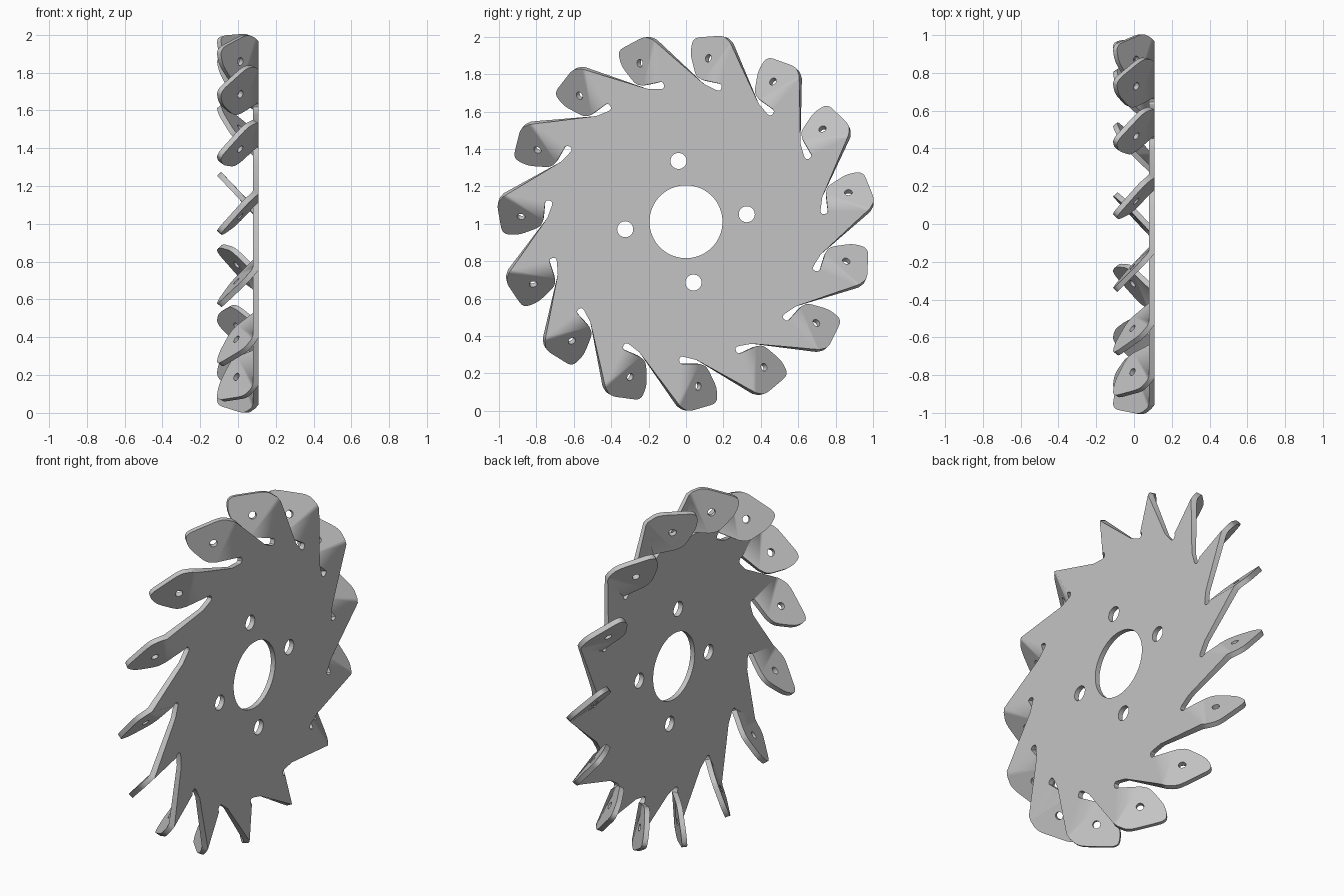
import bpy, bmesh, math
from mathutils import Vector

BLADES, BOLTS = 15, 4
FACE_X, CENTRE_Z, THICK = 0.108, 1.011, 0.029
SLOPE = 0.95                       # blade drop per unit distance from the crease

cube = bpy.data.objects.get("Cube")
if cube:
    bpy.data.objects.remove(cube, do_unlink=True)

# Profile of the lowest blade, in (y, z) about the disc centre
crease_out = Vector((-0.045, -0.968))
crease_in = Vector((-0.024, -0.76))
bend_out = Vector((-0.03, -0.987))
bend_in = Vector((0.072, -0.76))
tip = [(0.11, -0.772), (0.165, -0.885), (0.168, -0.97), (0.01, -1.016)]
slot = [(-0.034, -0.753), (-0.037, -0.738), (-0.033, -0.726),
        (-0.022, -0.721), (-0.008, -0.723), (0.056, -0.739)]
hole_centre = Vector((0.065, -0.88))

along = (crease_out - crease_in).normalized()
across = Vector((-along.y, along.x))


def rounded(points, start, end, cut=0.035, steps=4):
    """Replace each corner with a short quadratic curve."""
    chain = [start] + [Vector(p) for p in points] + [end]
    out = []
    for a, p, b in zip(chain, chain[1:], chain[2:]):
        p0 = p + (a - p).normalized() * min(cut, (a - p).length * 0.45)
        p1 = p + (b - p).normalized() * min(cut, (b - p).length * 0.45)
        for k in range(steps + 1):
            t = k / steps
            out.append(p0 * (1 - t) ** 2 + p * 2 * t * (1 - t) + p1 * t * t)
    return out


def circle(centre, radius, count, squash=1.0):
    angles = [2 * math.pi * k / count for k in range(count)]
    return [centre + along * radius * math.cos(a)
            + across * radius * squash * math.sin(a) for a in angles]


bm = bmesh.new()


def place(p, angle, folded=False):
    """Add a vertex, turned about the disc axis and dropped if on a blade."""
    p = Vector(p)
    drop = SLOPE * (p - crease_out).dot(across) if folded else 0.0
    c, s = math.cos(angle), math.sin(angle)
    return bm.verts.new((FACE_X - drop, p.x * c - p.y * s,
                         p.x * s + p.y * c + CENTRE_Z))


def loop_edges(verts):
    pairs = zip(verts, verts[1:] + verts[:1])
    return [bm.edges.get(pair) or bm.edges.new(pair) for pair in pairs]


def fill(*loops):
    edges = [e for loop in loops for e in loop_edges(loop)]
    bmesh.ops.triangle_fill(bm, edges=edges, use_beauty=True)


# Disc with slotted rim, centre bore and bolt holes
rim, creases = [], []
for i in range(BLADES):
    turn = 2 * math.pi * i / BLADES
    a, b = place(crease_out, turn), place(crease_in, turn)
    creases.append((turn, a, b))
    rim += [a, b] + [place(p, turn) for p in slot]
bore = [place(p, 0) for p in circle(Vector((0, 0)), 0.195, 64)]
bolt = circle(Vector((0.325, 0.04)), 0.043, 24)
bolts = [[place(p, math.tau * i / BOLTS) for p in bolt] for i in range(BOLTS)]
fill(rim, bore, *bolts)

# Folded blades, each with a bend strip, a rounded tip and a hole
tip_curve = rounded(tip, bend_in, bend_out)
small_hole = circle(hole_centre, 0.021, 16, 1 / math.hypot(1, SLOPE))
for turn, a, b in creases:
    inner, outer = place(bend_in, turn, True), place(bend_out, turn, True)
    bm.faces.new((a, b, inner, outer))
    edge = [inner] + [place(p, turn, True) for p in tip_curve] + [outer]
    fill(edge, [place(p, turn, True) for p in small_hole])

bm.normal_update()
for f in bm.faces:
    if f.normal.x < 0:
        f.normal_flip()

mesh = bpy.data.meshes.new("bladed_disc")
bm.to_mesh(mesh)
bm.free()
disc = bpy.data.objects.new("bladed_disc", mesh)
bpy.context.collection.objects.link(disc)
bpy.context.view_layer.objects.active = disc
disc.select_set(True)

# Sheet thickness
solid = disc.modifiers.new("sheet_thickness", 'SOLIDIFY')
solid.thickness = THICK
solid.offset = -1
solid.use_even_offset = True
bpy.ops.object.modifier_apply(modifier=solid.name)
bpy.ops.object.shade_smooth_by_angle(angle=math.radians(30))

# Blend the bend strips softly into the flat disc
mesh = disc.data
flat = {v for p in mesh.polygons if abs(p.normal.x) > 0.99 for v in p.vertices}
normals = [Vector((0, 0, 0)) for _ in mesh.loops]
for p in mesh.polygons:
    if 0.6 < abs(p.normal.x) < 0.9:
        for li in p.loop_indices:
            if mesh.loops[li].vertex_index in flat:
                normals[li] = Vector((math.copysign(1, p.normal.x), 0, 0))
mesh.normals_split_custom_set(normals)

# Plain grey metal
grey = bpy.data.materials.new("grey_metal")
grey.use_nodes = True
colour = (0.55, 0.55, 0.55, 1)
grey.diffuse_color = colour
grey.node_tree.nodes["Principled BSDF"].inputs["Base Color"].default_value = colour
mesh.materials.append(grey)
